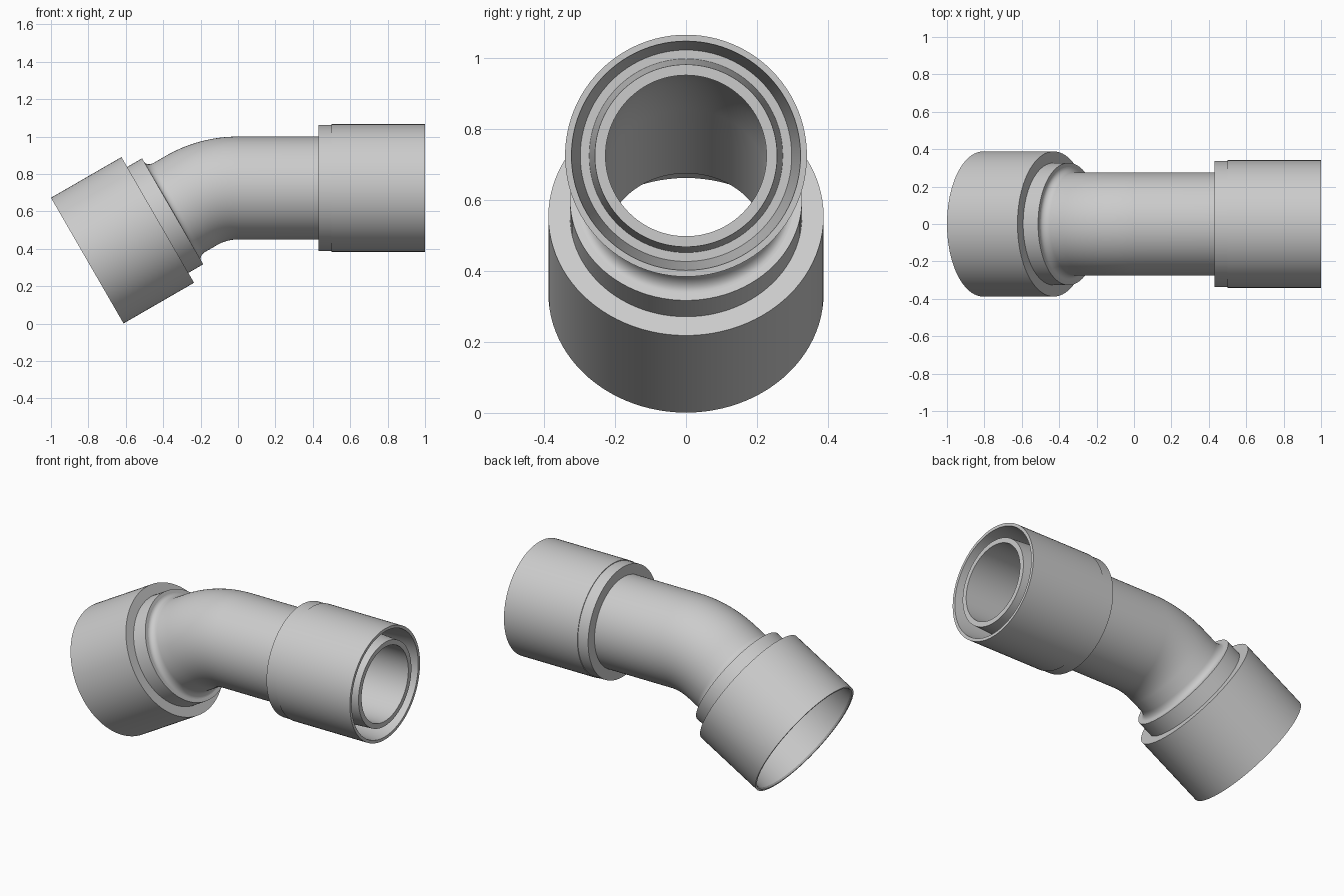
import bpy, bmesh, math
from mathutils import Vector

if "Cube" in bpy.data.objects:
    bpy.data.objects.remove(bpy.data.objects["Cube"])

SIDES = 96
BEND_R = 0.498                 # centre-line radius of the bend
BEND = math.radians(30)
ARC = BEND_R * BEND
AXIS_Z = 0.725

grey = bpy.data.materials.new("light_grey")
grey.diffuse_color = (0.6, 0.6, 0.6, 1)
grey.use_nodes = True
grey.node_tree.nodes["Principled BSDF"].inputs["Base Color"].default_value = grey.diffuse_color


def frame(s):
    """Centre point and 'up' vector of the pipe axis at distance s (s > 0 is +x)."""
    if s >= 0:
        return Vector((s, 0, AXIS_Z)), Vector((0, 0, 1))
    a = min(-s, ARC) / BEND_R
    up = Vector((-math.sin(a), 0, math.cos(a)))
    centre = Vector((0, 0, AXIS_Z - BEND_R)) + up * BEND_R
    if -s > ARC:
        centre += Vector((-math.cos(a), 0, -math.sin(a))) * (-s - ARC)
    return centre, up


def swept(name, profile, smooth_angle=25):
    """Spin a closed profile of (distance along axis, radius) round the bent axis."""
    bm = bmesh.new()
    rings = []
    for s, r in profile:
        c, up = frame(s)
        ring = []
        for i in range(SIDES):
            t = 2 * math.pi * i / SIDES
            ring.append(bm.verts.new(c + up * (r * math.cos(t)) + Vector((0, r * math.sin(t), 0))))
        rings.append(ring)
    for k, a in enumerate(rings):
        b = rings[(k + 1) % len(rings)]
        for i in range(SIDES):
            j = (i + 1) % SIDES
            bm.faces.new((a[i], a[j], b[j], b[i]))
    bmesh.ops.recalc_face_normals(bm, faces=bm.faces)
    mesh = bpy.data.meshes.new(name)
    bm.to_mesh(mesh)
    bm.free()
    mesh.materials.append(grey)
    ob = bpy.data.objects.new(name, mesh)
    bpy.context.collection.objects.link(ob)
    bpy.ops.object.select_all(action='DESELECT')
    ob.select_set(True)
    bpy.context.view_layer.objects.active = ob
    bpy.ops.object.shade_smooth_by_angle(angle=math.radians(smooth_angle))
    return ob


NECK = -ARC - 0.116            # front of the neck ring
BELL = NECK - 0.092            # shoulder of the bell
MOUTH = BELL - 0.435           # open end of the bell
FLOOR = -0.62                  # where the bore opens into the bell

# Bent pipe: outside with a fillet at the neck ring, and the bore inside
bend = [-ARC * k / 16 for k in range(17)]
fillet = [(NECK + 0.042 * (1 - math.sin(t)), 0.275 + 0.03 * (1 - math.cos(t)))
          for t in (math.pi / 2 * k / 8 for k in range(9))]
outer = [(0.45, 0.275)] + [(s, 0.275) for s in bend] + fillet
inner = [(NECK, 0.227)] + [(s, 0.227) for s in reversed(bend)] + [(0.45, 0.227)]
swept("bent_pipe", outer + inner)

# Bell socket with neck ring at the lower end
swept("bell_socket", [
    (NECK, 0.227), (NECK, 0.327), (BELL, 0.327), (BELL, 0.388), (MOUTH, 0.388),
    (MOUTH, 0.376), (MOUTH + 0.01, 0.37), (FLOOR, 0.362), (FLOOR, 0.227)])

# Collar at the straight end, with a groove round the inner spigot
swept("end_collar", [
    (0.43, 0.227), (0.43, 0.337), (0.50, 0.337), (0.50, 0.341), (1.0, 0.341),
    (1.0, 0.323), (0.72, 0.298), (0.72, 0.273), (1.0, 0.257), (1.0, 0.227)])
